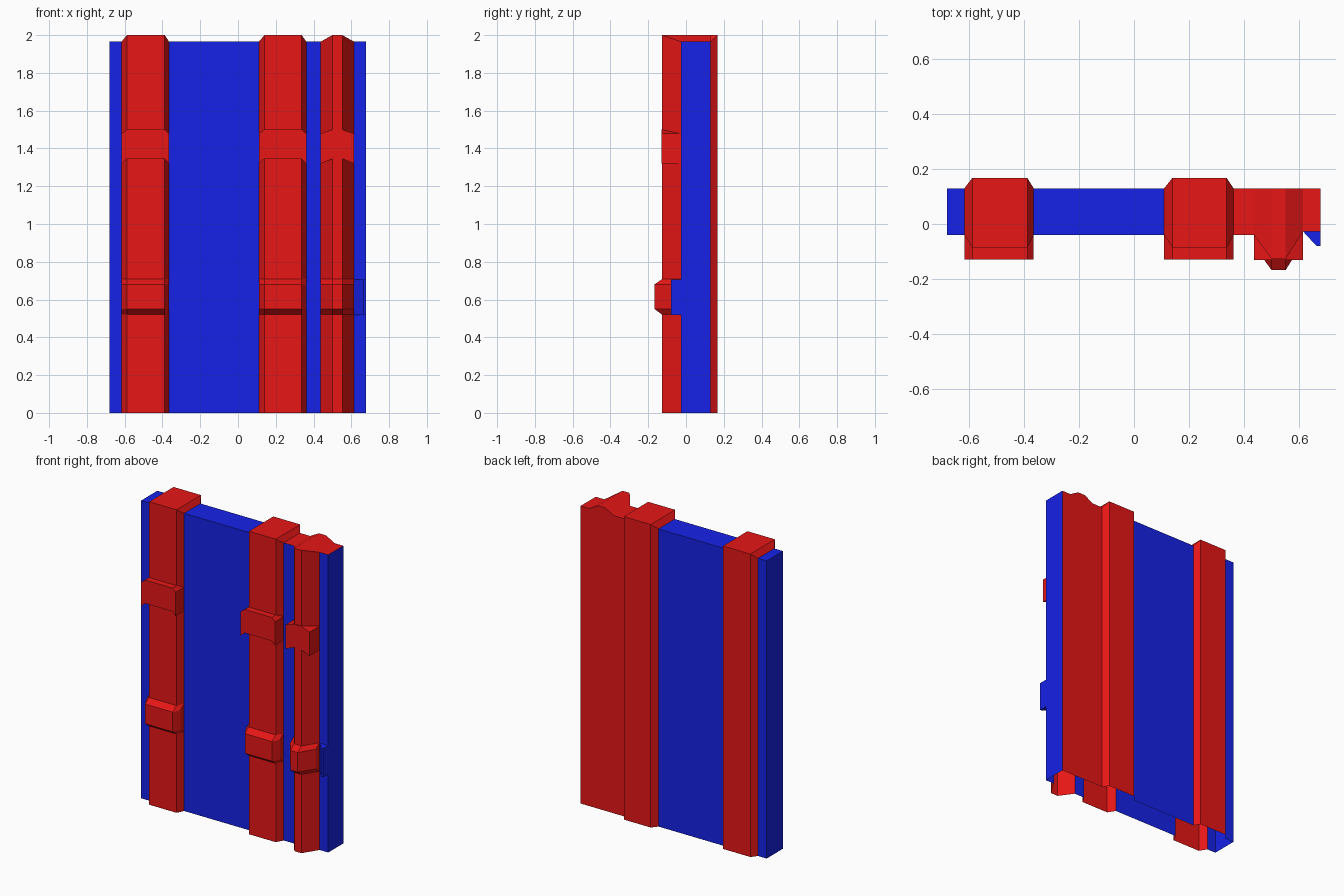
import bpy

if "Cube" in bpy.data.objects:
    bpy.data.objects.remove(bpy.data.objects["Cube"])


def material(name, color):
    m = bpy.data.materials.new(name)
    m.diffuse_color = color
    m.use_nodes = True
    m.node_tree.nodes["Principled BSDF"].inputs["Base Color"].default_value = m.diffuse_color
    return m


RED = material("red", (0.8, 0.008, 0.008, 1))
BLUE = material("blue", (0.008, 0.016, 0.8, 1))


def add(name, verts, faces, mat):
    me = bpy.data.meshes.new(name)
    me.from_pydata(verts, [], faces)
    me.materials.append(mat)
    me.update()
    ob = bpy.data.objects.new(name, me)
    bpy.context.collection.objects.link(ob)
    return ob


H = 1.965           # panel height
BACK = 0.13         # panel back


def shell(name, cols, mat, sides="fbt"):
    """Open-bottomed wall through columns (x, front y, back y, top z)."""
    v, f = [], []
    for x, yf, yb, z in cols:
        v += [(x, yf, 0), (x, yf, z), (x, yb, z), (x, yb, 0)]
    for i in range(len(cols) - 1):
        a, b = 4 * i, 4 * i + 4
        if "f" in sides:
            f.append((a, b, b + 1, a + 1))
        if "t" in sides:
            f.append((a + 1, b + 1, b + 2, a + 2))
        if "b" in sides:
            f.append((a + 2, b + 2, b + 3, a + 3))
    if "l" in sides:
        f.append((0, 1, 2, 3))
    if "r" in sides:
        n = 4 * (len(cols) - 1)
        f.append((n + 3, n + 2, n + 1, n))
    return add(name, v, f, mat)


def upper_band(name, xs, base, front):
    """Clamp with flat front and drooping ends."""
    top, bot = (1.478, 1.5, 1.5, 1.478), (1.32, 1.345, 1.345, 1.32)
    outline = list(zip(xs, bot)) + list(zip(xs, top))[::-1]
    v = [(x, y, z) for y in (front, base) for x, z in outline]
    f = [(0, 1, 6, 7), (1, 2, 5, 6), (2, 3, 4, 5)]
    f += [(i, i + 8, (i + 1) % 8 + 8, (i + 1) % 8) for i in range(8)]
    f += [tuple(i + 8 for i in reversed(q)) for q in f[:3]]
    add(name, v, f, RED)


def lower_band(name, profile):
    """Chamfered clamp that follows the rib profile."""
    v, f = [], []
    back = max(y for x, y in profile) + 0.01
    for x, y in profile:
        v += [(x, back, 0.52), (x, y, 0.52), (x, y - 0.04, 0.55),
              (x, y - 0.04, 0.68), (x, y, 0.708), (x, back, 0.708)]
    for i in range(len(profile) - 1):
        a, b = 6 * i, 6 * i + 6
        f += [(a + k, b + k, b + (k + 1) % 6, a + (k + 1) % 6) for k in range(6)]
    n = 6 * (len(profile) - 1)
    f += [tuple(range(5, -1, -1)), tuple(range(n, n + 6))]
    add(name, v, f, RED)


def flat(x, y=-0.04):
    return (x, y, BACK, H)


# Blue panels between the ribs
shell("left_edge_panel", [flat(-0.68), flat(-0.617)], BLUE, "fbtl")
shell("main_panel", [flat(-0.365), flat(0.11)], BLUE)

# Two wide ribs that stand out on both faces, with their clamps
for side, xs in (("left", (-0.617, -0.588, -0.388, -0.365)),
                 ("right", (0.11, 0.14, 0.337, 0.362))):
    a, b, c, d = xs
    shell(side + "_rib", [flat(a), (b, -0.087, 0.168, 2), (c, -0.087, 0.168, 2), flat(d)], RED)
    upper_band(side + "_upper_band", xs, -0.03, -0.13)
    lower_band(side + "_lower_band", list(zip(xs, (-0.04, -0.088, -0.088, -0.04))))

# Narrow front rib and red backing at the right edge
edge = [flat(0.362), flat(0.437), (0.5, -0.127, BACK, 2), (0.552, -0.127, BACK, 2),
        flat(0.615, -0.027), flat(0.678, -0.027)]
shell("edge_backing", edge, RED, "bt")
shell("gap_panel", edge[:2], BLUE, "f")
shell("narrow_rib", edge[1:5], RED, "f")
shell("right_edge_panel", edge[4:], BLUE, "fr")
xs = [c[0] for c in edge[1:5]]
upper_band("narrow_upper_band", xs, -0.025, -0.131)
lower_band("narrow_lower_band", [c[:2] for c in edge[1:5]])

# Blue tab on the right edge
tab = [(0.615, -0.027), (0.664, -0.08), (0.678, -0.08), (0.678, -0.027)]
add("edge_tab", [(x, y, z) for z in (0.517, 0.706) for x, y in tab],
    [(3, 2, 1, 0), (4, 5, 6, 7)] + [(i, (i + 1) % 4, (i + 1) % 4 + 4, i + 4) for i in range(4)], BLUE)

# Consistent outward normals on the closed clamps and tab
import bmesh
for ob in bpy.data.objects:
    if "band" in ob.name or "tab" in ob.name:
        bm = bmesh.new()
        bm.from_mesh(ob.data)
        bmesh.ops.recalc_face_normals(bm, faces=bm.faces)
        bm.to_mesh(ob.data)
        bm.free()
